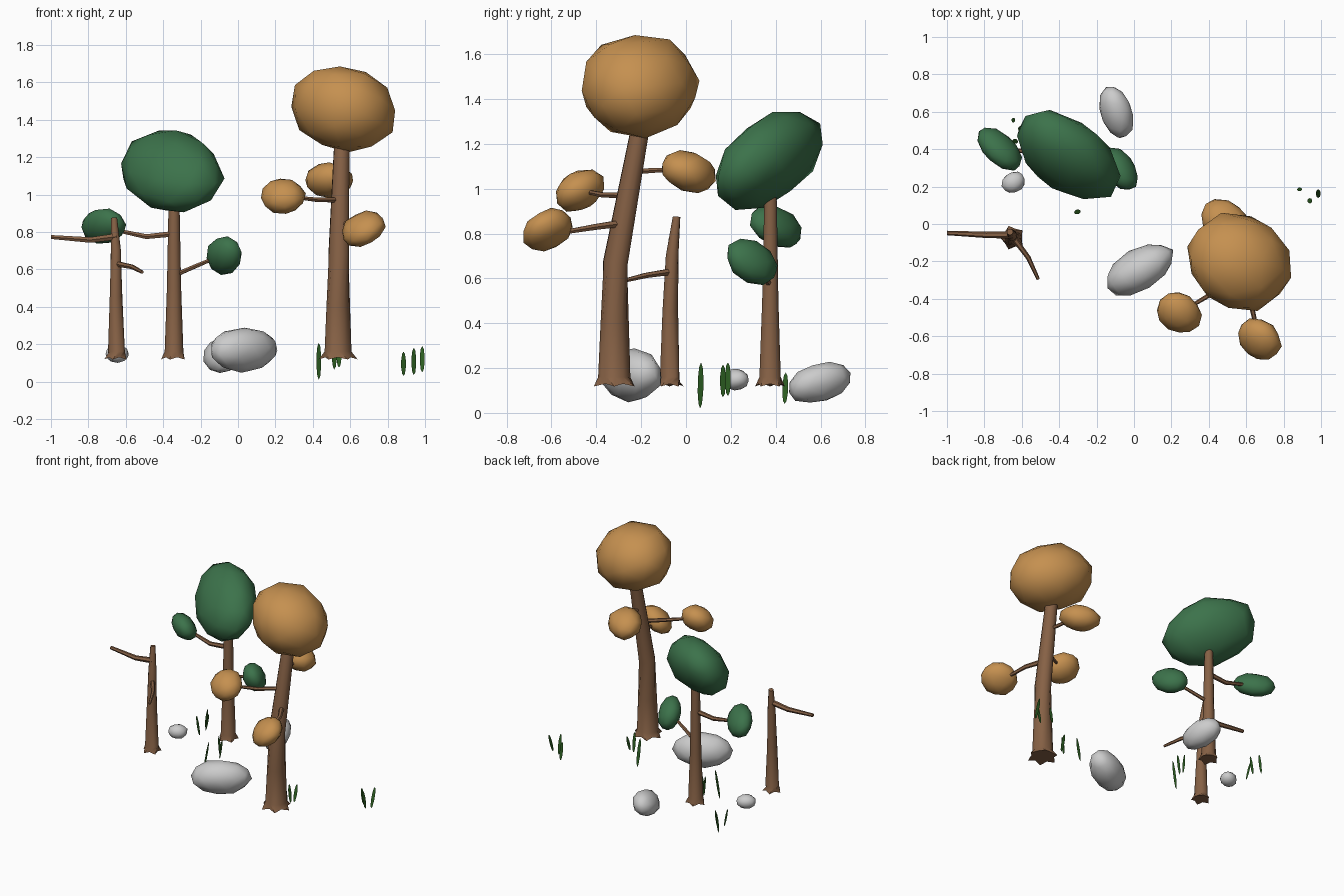
import bpy, bmesh, math, random
from mathutils import Vector, Matrix, Euler

if "Cube" in bpy.data.objects:
    bpy.data.objects.remove(bpy.data.objects["Cube"])

random.seed(4)


def material(name, rgb):
    m = bpy.data.materials.new(name)
    m.diffuse_color = (*rgb, 1)
    m.use_nodes = True
    m.node_tree.nodes["Principled BSDF"].inputs["Base Color"].default_value = m.diffuse_color
    return m


BARK = material("bark", (0.24, 0.12, 0.06))
GREEN = material("green_leaves", (0.045, 0.17, 0.07))
ORANGE = material("orange_leaves", (0.56, 0.28, 0.08))
GRASS = material("grass", (0.025, 0.11, 0.015))


def finish(name, bm, mat=None, angle=60):
    me = bpy.data.meshes.new(name)
    bm.to_mesh(me)
    bm.free()
    ob = bpy.data.objects.new(name, me)
    bpy.context.collection.objects.link(ob)
    if mat:
        me.materials.append(mat)
    bpy.ops.object.select_all(action='DESELECT')
    ob.select_set(True)
    bpy.context.view_layer.objects.active = ob
    bpy.ops.object.shade_smooth_by_angle(angle=math.radians(angle))
    return ob


def blob(name, xr, yr, zr, mat=None, xy=0, xz=0, yz=0):
    """Low-poly tilted ellipsoid filling the given ranges; xy, xz, yz set the tilt."""
    bm = bmesh.new()
    bmesh.ops.create_icosphere(bm, subdivisions=2, radius=1)
    rot = Euler([random.uniform(0, 6) for _ in range(3)]).to_matrix()
    # Cholesky factor of the tilt
    b = math.sqrt(1 - xy * xy)
    c = (yz - xy * xz) / b
    tilt = Matrix(((1, 0, 0), (xy, b, 0), (xz, c, math.sqrt(1 - xz * xz - c * c))))
    for v in bm.verts:
        v.co = tilt @ (rot @ v.co) * random.uniform(0.96, 1.04)
    for i, (lo, hi) in enumerate((xr, yr, zr)):
        a = min(v.co[i] for v in bm.verts)
        d = max(v.co[i] for v in bm.verts) - a
        for v in bm.verts:
            v.co[i] = lo + (v.co[i] - a) / d * (hi - lo)
    return finish(name, bm, mat)


def tube(name, path, sides=8, root=0):
    """Tapered tube through (x, y, z, radius) points; root adds a star-shaped foot."""
    pts = [Vector(p[:3]) for p in path]
    bm = bmesh.new()
    rings = []
    for i, p in enumerate(pts):
        t = pts[min(i + 1, len(pts) - 1)] - pts[max(i - 1, 0)]
        q = t.to_track_quat('Z', 'Y')
        ring = []
        for k in range(sides):
            a = 2 * math.pi * k / sides
            r = path[i][3]
            drop = 0
            if root and i == 0:
                r = root if k % 2 == 0 else r
                drop = 0.012 if k % 2 == 0 else 0
            ring.append(bm.verts.new(p + q @ Vector((r * math.cos(a), r * math.sin(a), -drop))))
        rings.append(ring)
    for a, b in zip(rings, rings[1:]):
        for k in range(sides):
            n = (k + 1) % sides
            bm.faces.new((a[k], a[n], b[n], b[k]))
    bm.faces.new(rings[0][::-1])
    bm.faces.new(rings[-1])
    return finish(name, bm, BARK, 45)


def blade(name, bottom, top, side):
    """Flat leaf-shaped grass blade."""
    b, t = Vector(bottom), Vector(top)
    s = Vector(side) * 0.013
    bm = bmesh.new()
    vs = []
    for k in range(10):
        a = 2 * math.pi * k / 10
        vs.append(bm.verts.new((b + t) / 2 + (t - b) / 2 * math.cos(a) + s * math.sin(a)))
    bm.faces.new(vs)
    return finish(name, bm, GRASS)


# orange tree
tube("orange_tree_trunk", [(.535, -.32, .13, .078), (.535, -.32, .16, .072), (.536, -.318, .4, .063),
                           (.538, -.315, .67, .056), (.553, -.215, 1.21, .043), (.558, -.19, 1.34, .04)], 12, .105)
blob("orange_tree_crown", (.285, .84), (-.465, .06), (1.225, 1.685), ORANGE, xz=-.1, xy=-.1)
blob("orange_left_cluster", (.123, .363), (-.58, -.365), (.897, 1.085), ORANGE, yz=.25, xy=-.15)
blob("orange_right_cluster", (.557, .79), (-.725, -.505), (.72, .915), ORANGE, xy=-.2, xz=.25, yz=.25)
blob("orange_back_cluster", (.36, .615), (-.107, .133), (.98, 1.172), ORANGE, xy=-.2, yz=-.2)
tube("orange_left_branch", [(.54, -.27, .97, .015), (.42, -.37, .972, .013), (.27, -.46, .99, .009)], 6)
tube("orange_right_branch", [(.56, -.29, .845, .018), (.62, -.4, .83, .015), (.66, -.58, .8, .01)], 6)
tube("orange_back_branch", [(.55, -.25, 1.075, .014), (.52, -.12, 1.083, .012), (.49, .01, 1.08, .009)], 6)

# green tree
tube("green_tree_trunk", [(-.342, .375, .13, .054), (-.342, .375, .16, .05), (-.342, .376, .5, .038),
                          (-.342, .377, .92, .03), (-.342, .377, 1.02, .027)], 10, .07)
blob("green_tree_crown", (-.625, -.072), (.133, .61), (.905, 1.343), GREEN, xy=-.45, xz=-.1, yz=.4)
blob("green_left_cluster", (-.837, -.598), (.285, .515), (.737, .925), GREEN, xy=-.5, yz=-.3)
blob("green_right_cluster", (-.168, .02), (.185, .408), (.57, .777), GREEN, xy=-.4, yz=-.3)
tube("green_left_branch", [(-.345, .375, .79, .017), (-.49, .378, .775, .015), (-.68, .4, .815, .01)], 6)
tube("green_right_branch", [(-.335, .375, .57, .013), (-.22, .34, .62, .012), (-.1, .305, .67, .009)], 6)

# bare tree
tube("bare_tree_trunk", [(-.65, -.073, .13, .05), (-.65, -.073, .16, .045), (-.652, -.07, .45, .035),
                         (-.653, -.062, .7, .028), (-.663, -.042, .875, .017)], 10, .066)
tube("bare_long_branch", [(-.65, -.058, .775, .02), (-.79, -.058, .757, .017), (-1, -.048, .773, .012)], 6)
tube("bare_short_branch", [(-.65, -.066, .63, .016), (-.565, -.18, .613, .013), (-.512, -.295, .585, .009)], 6)

# rocks
blob("large_rock", (-.143, .21), (-.383, -.11), (.047, .288), None, xy=.5, xz=.05)
blob("medium_rock", (-.185, -.004), (.46, .733), (.046, .228), None, xy=-.3, yz=.3)
blob("small_rock", (-.708, -.585), (.167, .28), (.1, .197), None, xy=.15)

# grass tufts: bottom, top, width direction
X, Y = (1, 0, 0), (0, 1, 0)
tufts = [
    ((-.655, .555, .05), (-.635, .555, .19), Y), ((-.62, .44, .04), (-.65, .445, .18), Y),
    ((-.62, .51, .05), (-.595, .51, .18), Y),
    ((-.32, .063, .02), (-.285, .067, .225), Y), ((-.265, .165, .07), (-.245, .165, .215), Y),
    ((-.275, .187, .075), (-.288, .187, .225), Y),
    ((.885, .195, .03), (.885, .175, .16), X), ((.94, .138, .035), (.94, .11, .18), X),
    ((.985, .14, .05), (.985, .185, .19), X),
    ((.432, -.05, .01), (.432, -.085, .208), X), ((.515, -.125, .065), (.515, -.14, .21), X),
    ((.54, -.12, .075), (.54, -.085, .195), X),
]
for i, t in enumerate(tufts):
    blade(f"grass_blade_{i + 1}", *t)
